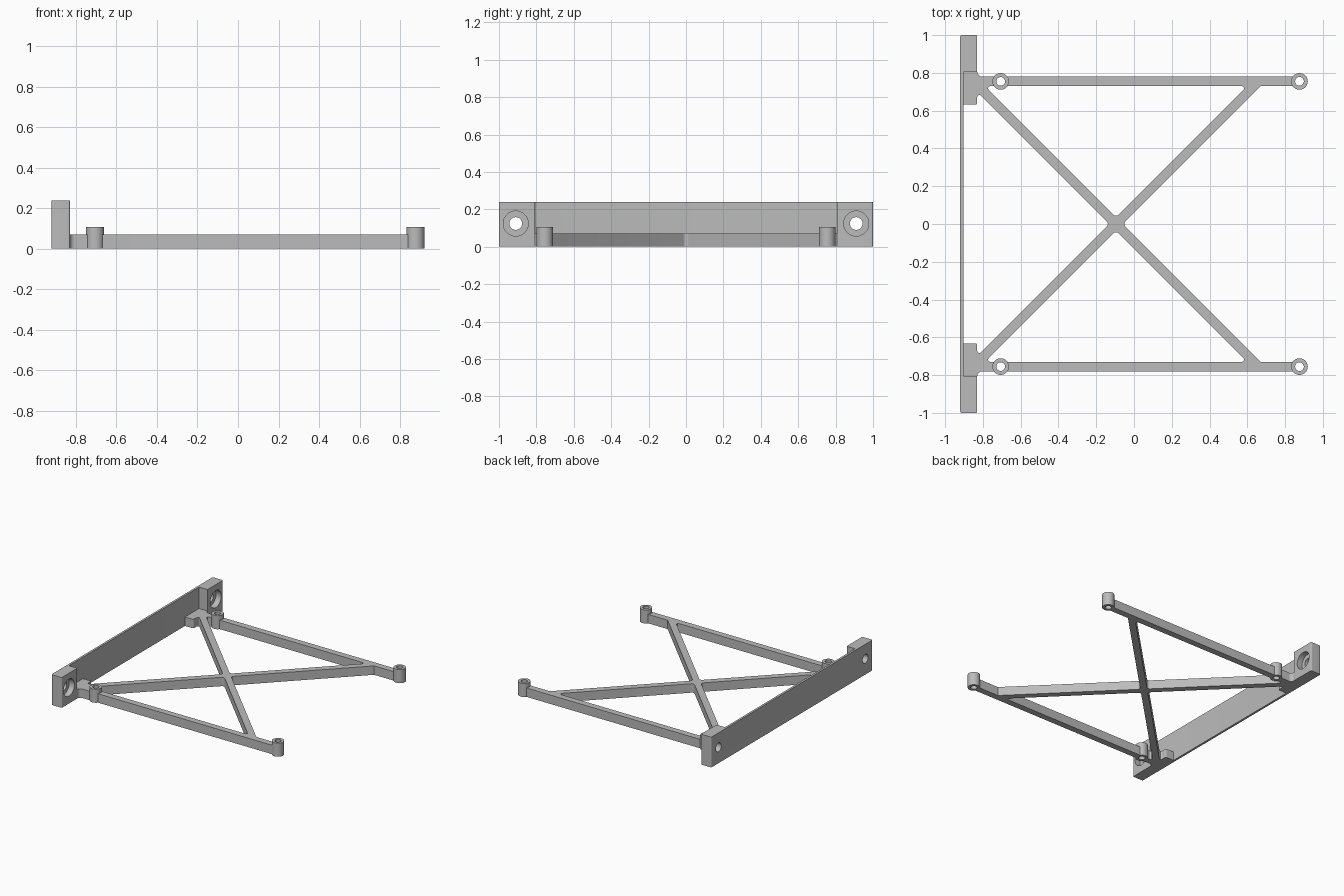
import bpy
from math import pi, tan, cos, sin
from mathutils import Vector

cube = bpy.data.objects.get("Cube")
if cube:
    bpy.data.objects.remove(cube)

grey = bpy.data.materials.new("mid_grey")
grey.use_nodes = True
colour = (0.5, 0.5, 0.5, 1)
grey.diffuse_color = colour
grey.node_tree.nodes["Principled BSDF"].inputs["Base Color"].default_value = colour


def fillet(corners, steps=6):
    """Round each (x, y, radius) corner of a closed outline."""
    out = []
    for i, (x, y, r) in enumerate(corners):
        p = Vector((x, y))
        if r == 0:
            out.append(p)
            continue
        a = (Vector(corners[i - 1][:2]) - p).normalized()
        b = (Vector(corners[(i + 1) % len(corners)][:2]) - p).normalized()
        half = a.angle(b) / 2
        start, end = p + a * r / tan(half), p + b * r / tan(half)
        centre = p + (a + b).normalized() * r / sin(half)
        for k in range(steps + 1):
            spoke = start.lerp(end, k / steps) - centre
            out.append(centre + spoke.normalized() * r)
    return out


def circle(x, y, r, n=40):
    return [Vector((x + r * cos(2 * pi * k / n), y + r * sin(2 * pi * k / n)))
            for k in range(n)]


def finish(obj):
    obj.data.materials.clear()
    obj.data.materials.append(grey)
    bpy.ops.object.select_all(action='DESELECT')
    obj.select_set(True)
    bpy.context.view_layer.objects.active = obj
    bpy.ops.object.shade_smooth_by_angle()


def extrude(name, outlines, height):
    """Extrude plan outlines upward from z = 0; inner outlines become holes."""
    curve = bpy.data.curves.new(name, 'CURVE')
    curve.dimensions = '2D'
    curve.fill_mode = 'BOTH'
    curve.extrude = height / 2
    for pts in outlines:
        s = curve.splines.new('POLY')
        s.points.add(len(pts) - 1)
        for sp, p in zip(s.points, pts):
            sp.co = (p.x, p.y, 0, 1)
        s.use_cyclic_u = True
    obj = bpy.data.objects.new(name, curve)
    bpy.context.collection.objects.link(obj)
    bpy.ops.object.select_all(action='DESELECT')
    obj.select_set(True)
    bpy.context.view_layer.objects.active = obj
    bpy.ops.object.convert(target='MESH')
    obj = bpy.context.view_layer.objects.active
    obj.name = name
    bpy.ops.object.mode_set(mode='EDIT')
    bpy.ops.mesh.select_all(action='SELECT')
    bpy.ops.mesh.remove_doubles(threshold=0.0001)
    bpy.ops.mesh.normals_make_consistent(inside=False)
    bpy.ops.object.mode_set(mode='OBJECT')
    for v in obj.data.vertices:
        v.co.z += height / 2
    finish(obj)
    return obj


def mirrored(half):
    """Complete an outline by reflecting it across y = 0."""
    return half + [(x, -y, r) for x, y, r in reversed(half)]


# Main dimensions
back, thin, face = -0.92, -0.903, -0.83
arm_y, half_w = 0.755, 0.025
inner, outer = arm_y - half_w, arm_y + half_w
cross = -0.095
d = half_w * 2 ** 0.5
boss_x = (-0.706, 0.876)
hole_r, boss_r = 0.023, 0.044

# Cross-braced frame with arms and mounting feet
end = boss_x[1] - 0.031
right_side = [(cross + d, 0, 0.02), (cross + d + inner, inner, 0), (end, inner, 0),
              (end, outer, 0)]
left_side = [(face, outer, 0.026), (face, 0.808, 0), (thin - 0.005, 0.808, 0),
             (thin - 0.005, 0.632, 0), (face, 0.632, 0.008),
             (face, cross - face - d, 0.012)]
upper = right_side + left_side
lower = [(x, -y, r) for x, y, r in reversed(upper[1:])]
outline = fillet(upper + [(cross - d, 0, 0.02)] + lower)
openings = [fillet([(cross, s * d, 0.02),
                    (cross + inner - d, s * inner, 0.012),
                    (cross - inner + d, s * inner, 0.012)]) for s in (1, -1)]
arm_holes = [circle(boss_x[0], s * arm_y, hole_r) for s in (1, -1)]
extrude("braced_frame", [outline] + openings + arm_holes, 0.07)

# Screw bosses
for s, side in ((1, "left"), (-1, "right")):
    for x, place in zip(boss_x, ("inner", "outer")):
        extrude(f"{place}_boss_{side}",
                [circle(x, s * arm_y, boss_r), circle(x, s * arm_y, hole_r)], 0.106)

# Back plate with thick end blocks
plate = extrude("back_plate", [fillet(mirrored(
    [(thin, 0.807, 0.006), (face, 0.807, 0.004), (face, 1, 0.008), (back, 1, 0.008)]))], 0.238)


# Counterbored bolt holes through the end blocks
def bore(y, r, x0, x1):
    bpy.ops.mesh.primitive_cylinder_add(vertices=48, radius=r, depth=x1 - x0,
                                        location=((x0 + x1) / 2, y, 0.124),
                                        rotation=(0, pi / 2, 0))
    cutter = bpy.context.object
    cutter.name = "bolt_hole_cutter"
    cutter.hide_render = True
    mod = plate.modifiers.new("bolt_hole", 'BOOLEAN')
    mod.operation = 'DIFFERENCE'
    mod.solver = 'EXACT'
    mod.object = cutter
    bpy.context.view_layer.objects.active = plate
    bpy.ops.object.modifier_apply(modifier=mod.name)
    bpy.data.objects.remove(cutter)


for s in (1, -1):
    bore(s * 0.91, 0.034, back - 0.1, face + 0.1)
    bore(s * 0.91, 0.067, face - 0.045, face + 0.1)
finish(plate)
